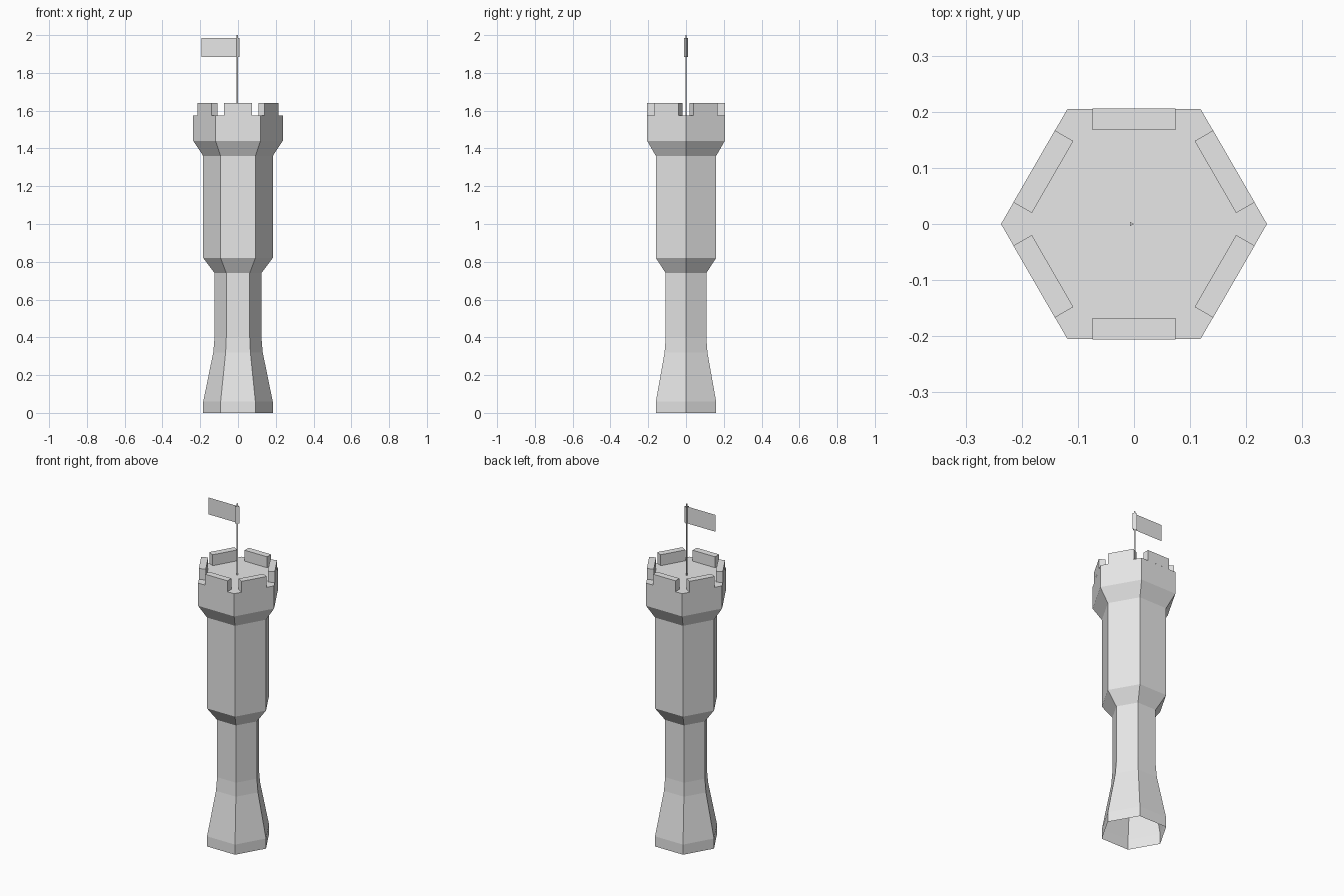
import bpy, bmesh
from math import cos, sin, pi
from mathutils import Matrix, Vector

cube = bpy.data.objects.get("Cube")
if cube:
    bpy.data.objects.remove(cube, do_unlink=True)

# One pale stone colour for everything
stone = bpy.data.materials.new("pale_grey_stone")
stone.use_nodes = True
GREY = (0.8, 0.8, 0.8, 1.0)
stone.diffuse_color = GREY
stone.node_tree.nodes["Principled BSDF"].inputs["Base Color"].default_value = GREY


def finish(name, bm):
    mesh = bpy.data.meshes.new(name)
    bm.to_mesh(mesh)
    bm.free()
    mesh.materials.append(stone)
    obj = bpy.data.objects.new(name, mesh)
    bpy.context.collection.objects.link(obj)
    return obj


def lathe(name, profile, sides, centre_x=0.0, cap_top=True):
    """Stack flat-sided rings of (radius, height); the bottom stays open."""
    bm = bmesh.new()
    rings = []
    for r, z in profile:
        angles = [2 * pi * i / sides for i in range(sides)]
        rings.append([bm.verts.new((centre_x + r * cos(a), r * sin(a), z)) for a in angles])
    for low, high in zip(rings, rings[1:]):
        for i in range(sides):
            j = (i + 1) % sides
            bm.faces.new((low[i], low[j], high[j], high[i]))
    if cap_top:
        bm.faces.new(rings[-1])
    return finish(name, bm)


DECK = 1.575
WALL = 0.2055
POLE_X = -0.005

# Hexagonal tower: flared foot, narrow neck, wide shaft, overhanging head
lathe("tower_body", [
    (0.184, 0), (0.184, 0.06), (0.131, 0.32), (0.124, 0.40), (0.124, 0.74),
    (0.184, 0.82), (0.184, 1.36), (0.237, 1.44), (0.237, DECK)], 6)

# One battlement block on each side of the deck
size = Vector((0.148, 0.038, 0.065))
for i in range(6):
    bm = bmesh.new()
    bmesh.ops.create_cube(bm, size=1)
    under = [f for f in bm.faces if f.normal.z < -0.5]
    bmesh.ops.delete(bm, geom=under, context='FACES_ONLY')
    place = Matrix.Translation((0, WALL - size.y / 2, DECK + size.z / 2))
    turn = Matrix.Rotation(i * pi / 3, 4, 'Z')
    bm.transform(turn @ place @ Matrix.Diagonal(size).to_4x4())
    finish(f"battlement_{i + 1}", bm)

# Thin three-sided flagpole, with a sleeve holding the flag
lathe("flagpole", [(0.0045, DECK), (0.0045, 2.0)], 3, POLE_X)
FLAG_LOW, FLAG_HIGH = 1.885, 1.985
lathe("flag_sleeve", [(0.013, FLAG_LOW), (0.013, FLAG_HIGH)], 3, POLE_X + 0.001, cap_top=False)

# Flat flag sheet
bm = bmesh.new()
outer, inner = -0.194, -0.01
corners = [(outer, FLAG_LOW), (inner, FLAG_LOW), (inner, FLAG_HIGH), (outer, FLAG_HIGH)]
bm.faces.new([bm.verts.new((x, 0, z)) for x, z in corners])
finish("flag", bm)
